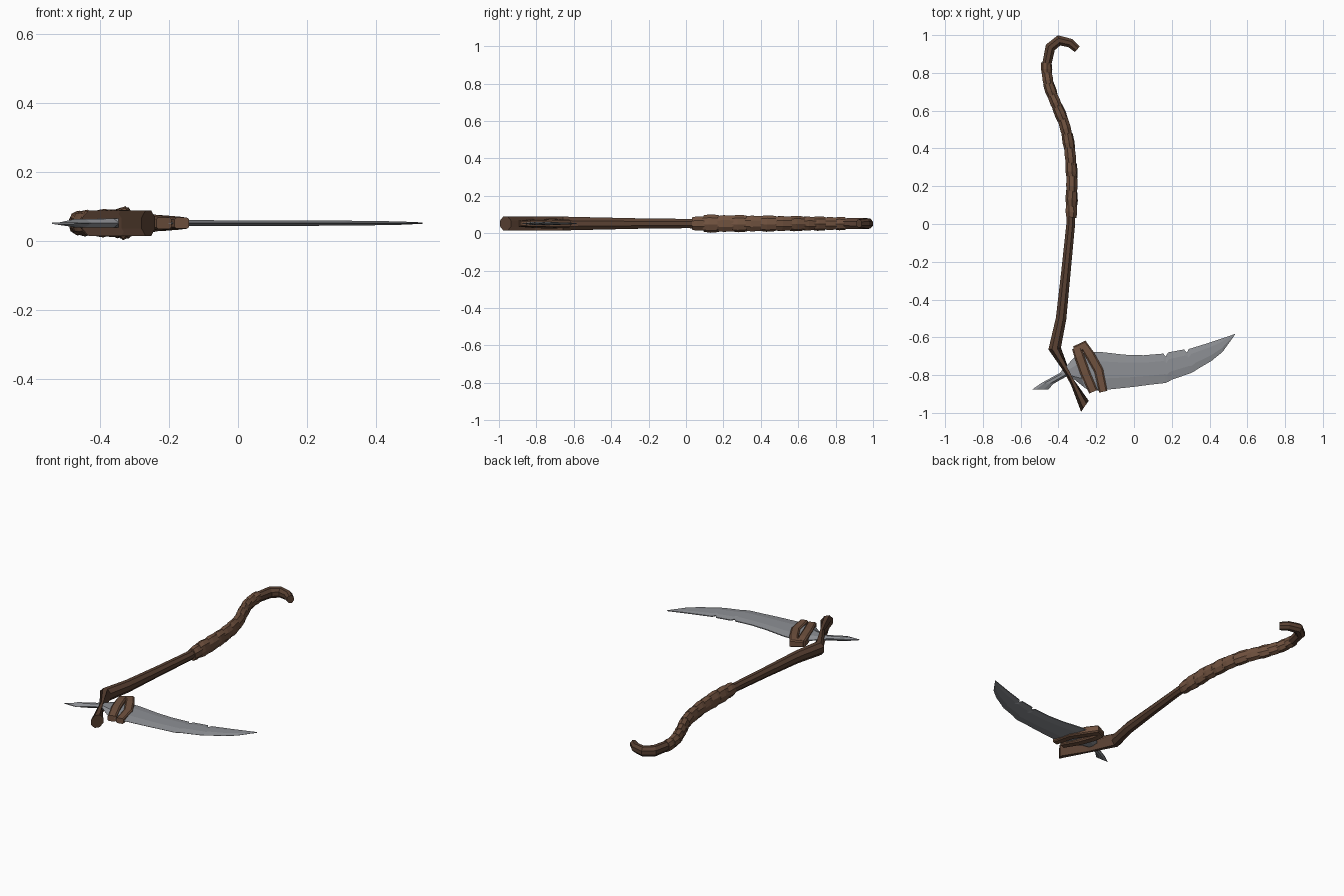
import bpy, math, random
from mathutils import Vector

if "Cube" in bpy.data.objects:
    bpy.data.objects.remove(bpy.data.objects["Cube"])

random.seed(4)
ZC = 0.052


def material(name, col):
    m = bpy.data.materials.new(name)
    m.diffuse_color = (*col, 1)
    m.use_nodes = True
    m.node_tree.nodes["Principled BSDF"].inputs["Base Color"].default_value = m.diffuse_color
    return m


WOOD = material("dark_wood", (0.10, 0.052, 0.032))
LEATHER = material("leather", (0.165, 0.085, 0.05))
STEEL = material("steel", (0.27, 0.28, 0.30))


def make(name, verts, faces, mat):
    me = bpy.data.meshes.new(name)
    me.from_pydata(verts, [], faces)
    me.materials.append(mat)
    ob = bpy.data.objects.new(name, me)
    bpy.context.collection.objects.link(ob)
    return ob


def loft(name, rings, mat):
    n = len(rings[0])
    verts = [v for r in rings for v in r]
    faces = [(i * n + j, i * n + (j + 1) % n, (i + 1) * n + (j + 1) % n, (i + 1) * n + j)
             for i in range(len(rings) - 1) for j in range(n)]
    faces += [tuple(reversed(range(n))), tuple(range(len(verts) - n, len(verts)))]
    return make(name, verts, faces, mat)


def normals(pts):
    # mitred sideways direction at each path point
    out = []
    for i in range(len(pts)):
        a = (pts[i] - pts[max(i - 1, 0)]).normalized()
        b = (pts[min(i + 1, len(pts) - 1)] - pts[i]).normalized()
        t = (a + b).normalized()
        c = max(t.dot(b if b.length else a), 0.6)
        out.append(Vector((t.y, -t.x)) / c)
    return out


def ring(p, side, rx, rz, n=8, phase=math.pi / 8):
    r = []
    for k in range(n):
        a = phase + 2 * math.pi * k / n
        q = p + side * rx * math.cos(a)
        r.append((q.x, q.y, ZC + rz * math.sin(a)))
    return r


# handle: x, y, radius sideways, radius in z
path = [(-.26, -.965, .036, .040), (-.42, -.66, .034, .040), (-.386, -.5, .030, .036),
        (-.36, -.25, .027, .030), (-.335, 0, .025, .027), (-.33, .23, .025, .03),
        (-.34, .39, .025, .03), (-.365, .51, .025, .03), (-.41, .62, .025, .03),
        (-.455, .74, .025, .03), (-.465, .83, .026, .03), (-.443, .935, .028, .032),
        (-.397, .972, .027, .030), (-.338, .958, .025, .028), (-.30, .925, .021, .024)]
pts = [Vector(p[:2]) for p in path]
side = normals(pts)
side[0] = Vector((-.0215, -.032)) / .036      # slanted cut at the foot
loft("handle", [ring(p, s, a[2], a[3]) for p, s, a in zip(pts, side, path)], WOOD)

# leather grip: a stack of slightly tilted barrel-shaped turns
grip = [(-.332, .04), (-.331, .10), (-.329, .17), (-.329, .25), (-.333, .32), (-.341, .40),
        (-.354, .475), (-.376, .55), (-.406, .62), (-.432, .68), (-.452, .74),
        (-.462, .80), (-.464, .85)]
g = [Vector(p) for p in grip]
for i in range(len(g) - 1):
    a, b = g[i], g[i + 1]
    d = (b - a).normalized()
    s = Vector((d.y, -d.x)) + d * random.uniform(-.25, .25)
    k = i / 11
    rx, rz = .032 - .003 * k, (.040 if i == 0 else .049 - .014 * k)
    rings = [ring(a.lerp(b, t), s, rx * f, rz * f, 8, math.pi / 8 + (i % 2) * .3)
             for t, f in ((-.08, .92), (.4, 1.04), (1.06, .96))]
    loft(f"grip_turn_{i + 1}", rings, LEATHER)

# blade: upper and lower outline points per station, ridge half thickness
blade = [(-.54, -.877, -.455, -.877, .002), (-.49, -.842, -.425, -.845, .012),
         (-.395, -.79, -.345, -.80, .013), (-.31, -.70, -.26, -.868, .012),
         (-.25, -.68, -.235, -.885, .010), (-.18, -.677, -.15, -.878, .009),
         (-.05, -.692, 0, -.862, .008), (.05, -.695, .09, -.850, .008),
         (.155, -.686, .165, -.842, .008), (.168, -.702, .18, -.836, .008),
         (.18, -.680, .20, -.824, .008), (.265, -.664, .30, -.790, .007),
         (.28, -.682, .32, -.779, .007), (.29, -.662, .34, -.766, .007),
         (.40, -.628, .41, -.725, .006), (.46, -.608, .47, -.676, .005),
         (.535, -.582, .533, -.588, .002)]
rings = []
for ux, uy, lx, ly, t in blade:
    u, l = Vector((ux, uy)), Vector((lx, ly))
    e = min(.0025, t)
    rows = [(u, -e), (u.lerp(l, .25), -t), (u.lerp(l, .7), -t), (l, -e * .3),
            (l, e * .3), (u.lerp(l, .7), t), (u.lerp(l, .25), t), (u, e)]
    rings.append([(p.x, p.y, ZC + z) for p, z in rows])
ob = loft("blade", rings, STEEL)


# leather bindings around the blade root: x, y, half width, half thickness
def binding(name, rows):
    p = [Vector(r[:2]) for r in rows]
    rs = []
    for q, s, (_, _, w, t) in zip(p, normals(p), rows):
        sec = [(-1, -.7), (-.7, -1), (.7, -1), (1, -.7), (1, .7), (.7, 1), (-.7, 1), (-1, .7)]
        rs.append([(q.x + s.x * w * a, q.y + s.y * w * a, ZC + t * b) for a, b in sec])
    loft(name, rs, LEATHER)


binding("binding_inner", [(-.305, -.655, .024, .020), (-.29, -.70, .026, .026),
                          (-.258, -.79, .026, .025), (-.215, -.888, .024, .017)])
binding("binding_outer", [(-.315, -.667, .020, .018), (-.265, -.645, .022, .022),
                          (-.235, -.69, .025, .023), (-.187, -.775, .024, .019),
                          (-.163, -.888, .022, .016)])
